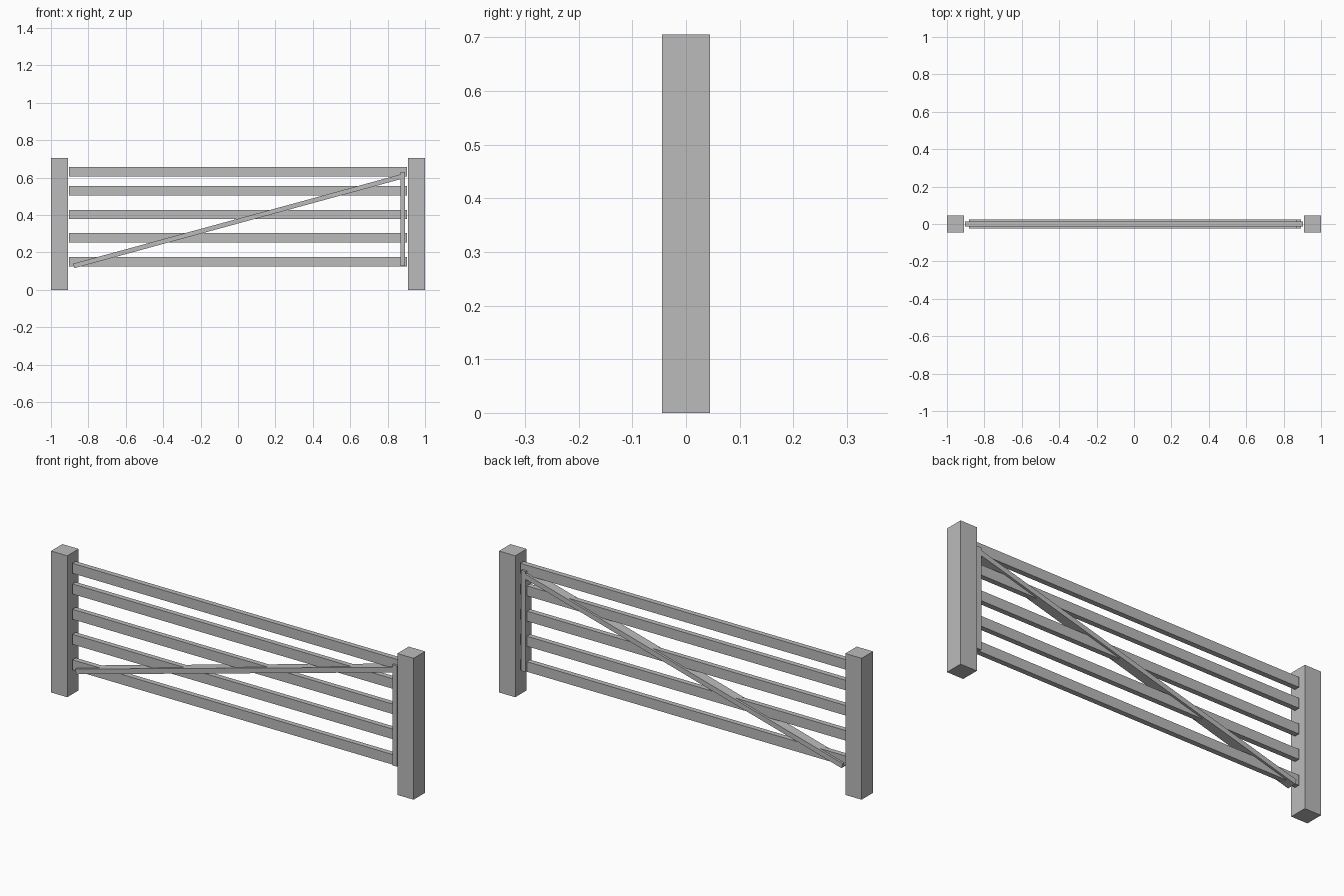
import bpy, math

if "Cube" in bpy.data.objects:
    bpy.data.objects.remove(bpy.data.objects["Cube"])

grey = bpy.data.materials.new("plain grey")
grey.diffuse_color = (0.5, 0.5, 0.5, 1)
grey.use_nodes = True
grey.node_tree.nodes["Principled BSDF"].inputs["Base Color"].default_value = grey.diffuse_color


def board(name, centre, size, tilt=0.0):
    """Box with the given full size, tilted about the y axis."""
    bpy.ops.mesh.primitive_cube_add(size=1, location=centre)
    ob = bpy.context.object
    ob.name = name
    ob.scale = size
    bpy.ops.object.transform_apply(location=False, rotation=False, scale=True)
    ob.rotation_euler.y = tilt
    ob.data.materials.append(grey)
    return ob


# Square posts at both ends
for side, label in ((-1, "left"), (1, "right")):
    board(label + "_post", (side * 0.955, 0, 0.3525), (0.09, 0.09, 0.705))

# Five horizontal rails, closer together toward the top
for i, z in enumerate((0.151, 0.278, 0.403, 0.529, 0.632)):
    board(f"rail_{i + 1}", (0, 0, z), (1.808, 0.026, 0.05))

# Upright stile near the right end, wider than the rails
board("upright_stile", (0.88, 0, 0.379), (0.025, 0.048, 0.502))

# Diagonal brace from the lower left to the upper right
x0, z0, x1, z1 = -0.878, 0.128, 0.882, 0.608
board("diagonal_brace", ((x0 + x1) / 2, 0, (z0 + z1) / 2),
      (math.hypot(x1 - x0, z1 - z0), 0.048, 0.025),
      -math.atan2(z1 - z0, x1 - x0))
